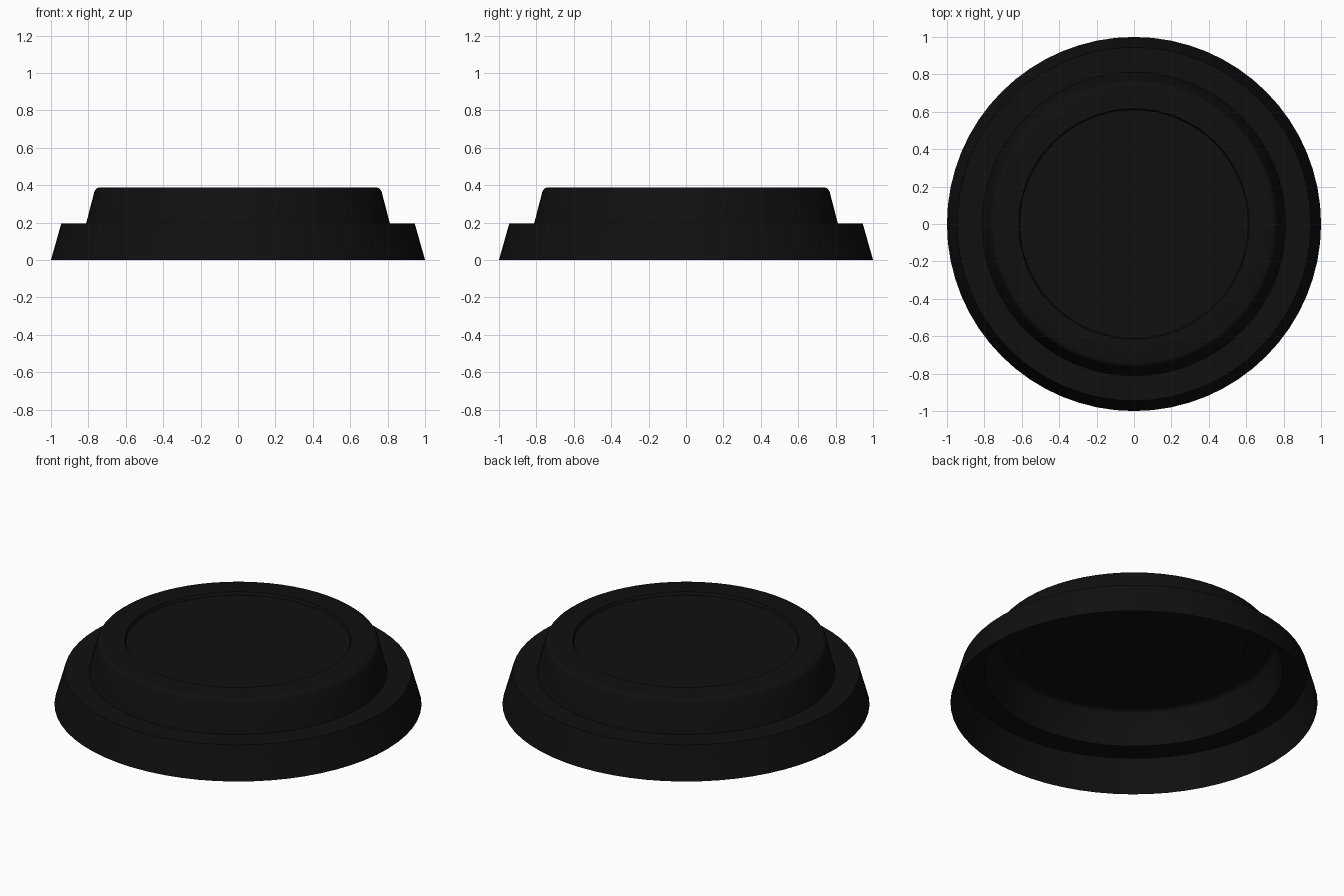
import bpy, bmesh, math

if "Cube" in bpy.data.objects:
    bpy.data.objects.remove(bpy.data.objects["Cube"])

SEGMENTS = 64

# Profile of the thin shell, from the lower rim to the recessed centre (radius, height)
profile = [
    (1.0, 0.0), (0.945, 0.195),                              # lower skirt
    (0.812, 0.195),                                          # ledge
    (0.768, 0.365), (0.762, 0.377), (0.752, 0.385), (0.738, 0.388),  # upper wall, rounded edge
    (0.617, 0.388), (0.610, 0.370),                          # top rim and recess wall
]

bm = bmesh.new()
rings = []
for r, z in profile:
    rings.append([bm.verts.new((r * math.cos(2 * math.pi * i / SEGMENTS),
                                r * math.sin(2 * math.pi * i / SEGMENTS), z))
                  for i in range(SEGMENTS)])
for low, high in zip(rings, rings[1:]):
    for i in range(SEGMENTS):
        j = (i + 1) % SEGMENTS
        bm.faces.new((low[i], low[j], high[j], high[i]))
# Recessed centre panel
bm.faces.new(rings[-1])

mesh = bpy.data.meshes.new("lid")
bm.to_mesh(mesh)
bm.free()
lid = bpy.data.objects.new("lid", mesh)
bpy.context.collection.objects.link(lid)

# Black plastic
mat = bpy.data.materials.new("black_plastic")
mat.diffuse_color = (0.005, 0.005, 0.005, 1)
mat.use_nodes = True
mat.node_tree.nodes["Principled BSDF"].inputs["Base Color"].default_value = mat.diffuse_color
mesh.materials.append(mat)

# Smooth sides, sharp steps
bpy.context.view_layer.objects.active = lid
lid.select_set(True)
bpy.ops.object.shade_smooth_by_angle(angle=math.radians(35))
